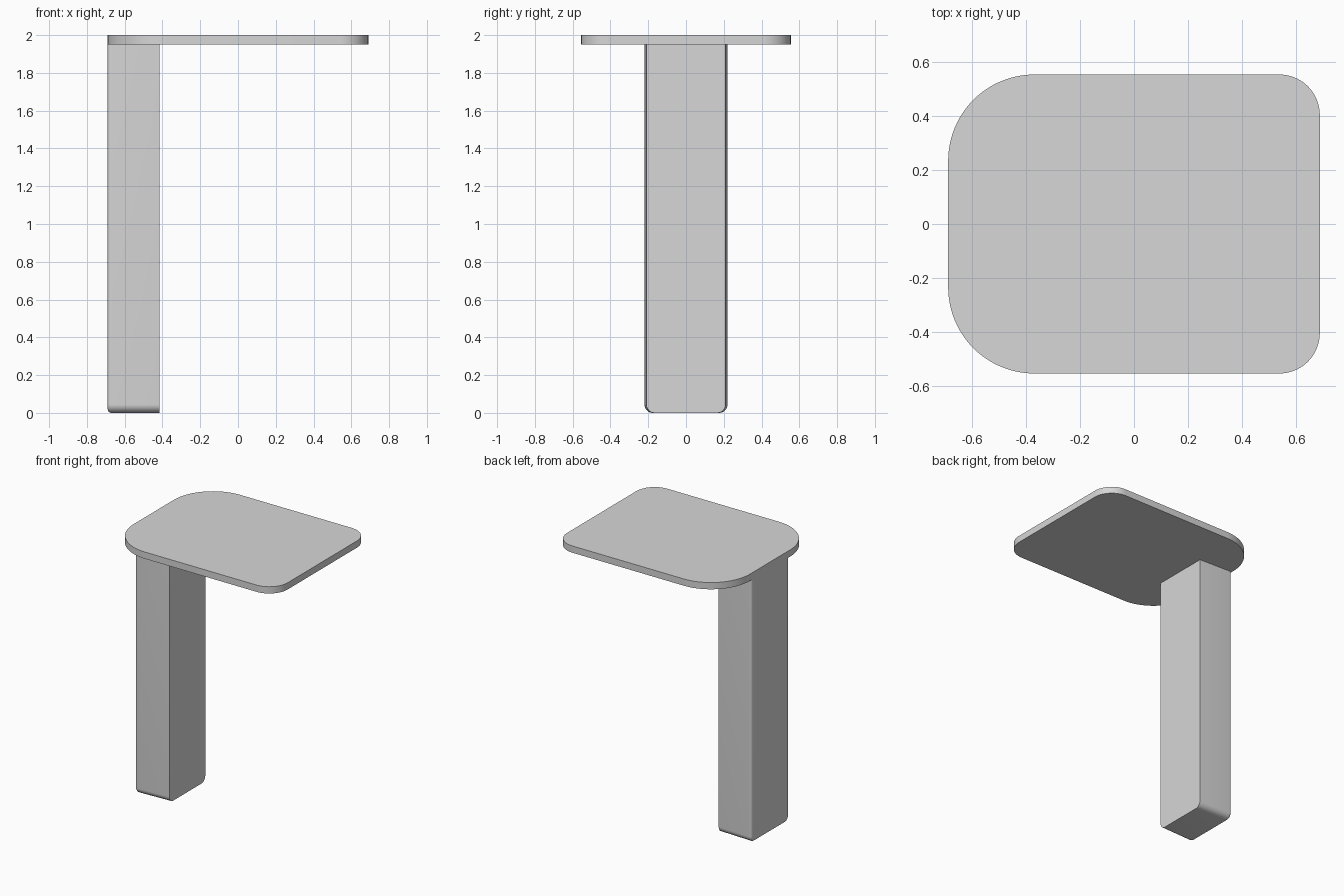
import bpy
import bmesh
from math import cos, sin, pi, radians

cube = bpy.data.objects.get("Cube")
if cube:
    bpy.data.objects.remove(cube, do_unlink=True)

GREY = (0.68, 0.68, 0.68, 1.0)
material = bpy.data.materials.new("light grey")
material.use_nodes = True
material.diffuse_color = GREY
material.node_tree.nodes["Principled BSDF"].inputs["Base Color"].default_value = GREY


def arc(cx, cy, radius, start, steps):
    """Quarter circle of points, anticlockwise from the start angle."""
    angles = [start + pi / 2 * i / steps for i in range(steps + 1)]
    return [(cx + radius * cos(a), cy + radius * sin(a)) for a in angles]


def extrude_outline(bm, near, far):
    """Closed solid between two matching loops of 3D points."""
    a = [bm.verts.new(p) for p in near]
    b = [bm.verts.new(p) for p in far]
    bm.faces.new(a)
    bm.faces.new(b[::-1])
    for i in range(len(a)):
        j = (i + 1) % len(a)
        bm.faces.new((a[j], a[i], b[i], b[j]))
    bmesh.ops.recalc_face_normals(bm, faces=bm.faces)


def finish(bm, name):
    mesh = bpy.data.meshes.new(name)
    bm.to_mesh(mesh)
    bm.free()
    mesh.materials.append(material)
    obj = bpy.data.objects.new(name, mesh)
    bpy.context.collection.objects.link(obj)
    bpy.ops.object.select_all(action="DESELECT")
    obj.select_set(True)
    bpy.context.view_layer.objects.active = obj
    bpy.ops.object.shade_smooth_by_angle(angle=radians(35))
    return obj


# Table top: wide corners above the leg, tighter corners at the free end
half_x, half_y, top, thickness = 0.69, 0.555, 2.0, 0.05
wide, tight = 0.32, 0.15
outline = (arc(half_x - tight, half_y - tight, tight, 0, 16)
           + arc(-half_x + wide, half_y - wide, wide, pi / 2, 24)
           + arc(-half_x + wide, -half_y + wide, wide, pi, 24)
           + arc(half_x - tight, -half_y + tight, tight, 1.5 * pi, 16))
bm = bmesh.new()
extrude_outline(bm, [(x, y, top) for x, y in outline],
                [(x, y, top - thickness) for x, y in outline])
finish(bm, "table_top")

# Leg: rounded foot, sides drawn in slightly towards the inner face
outer_x, inner_x, foot = -half_x, -0.415, 0.045


def leg_section(x, half):
    points = [(half, top - thickness), (-half, top - thickness)]
    points += arc(-half + foot, foot, foot, pi, 10)
    points += arc(half - foot, foot, foot, 1.5 * pi, 10)
    return [(x, y, z) for y, z in points]


bm = bmesh.new()
extrude_outline(bm, leg_section(outer_x, 0.221), leg_section(inner_x, 0.21))

# Soft rim around the outer face, leaving the joint under the top square
rim = [e for e in bm.edges
       if all(abs(v.co.x - outer_x) < 1e-4 for v in e.verts)
       and min(v.co.z for v in e.verts) < top - thickness - 0.01]
bmesh.ops.bevel(bm, geom=rim, offset=0.02, segments=6, profile=0.5,
                affect="EDGES", clamp_overlap=True)
finish(bm, "leg")
